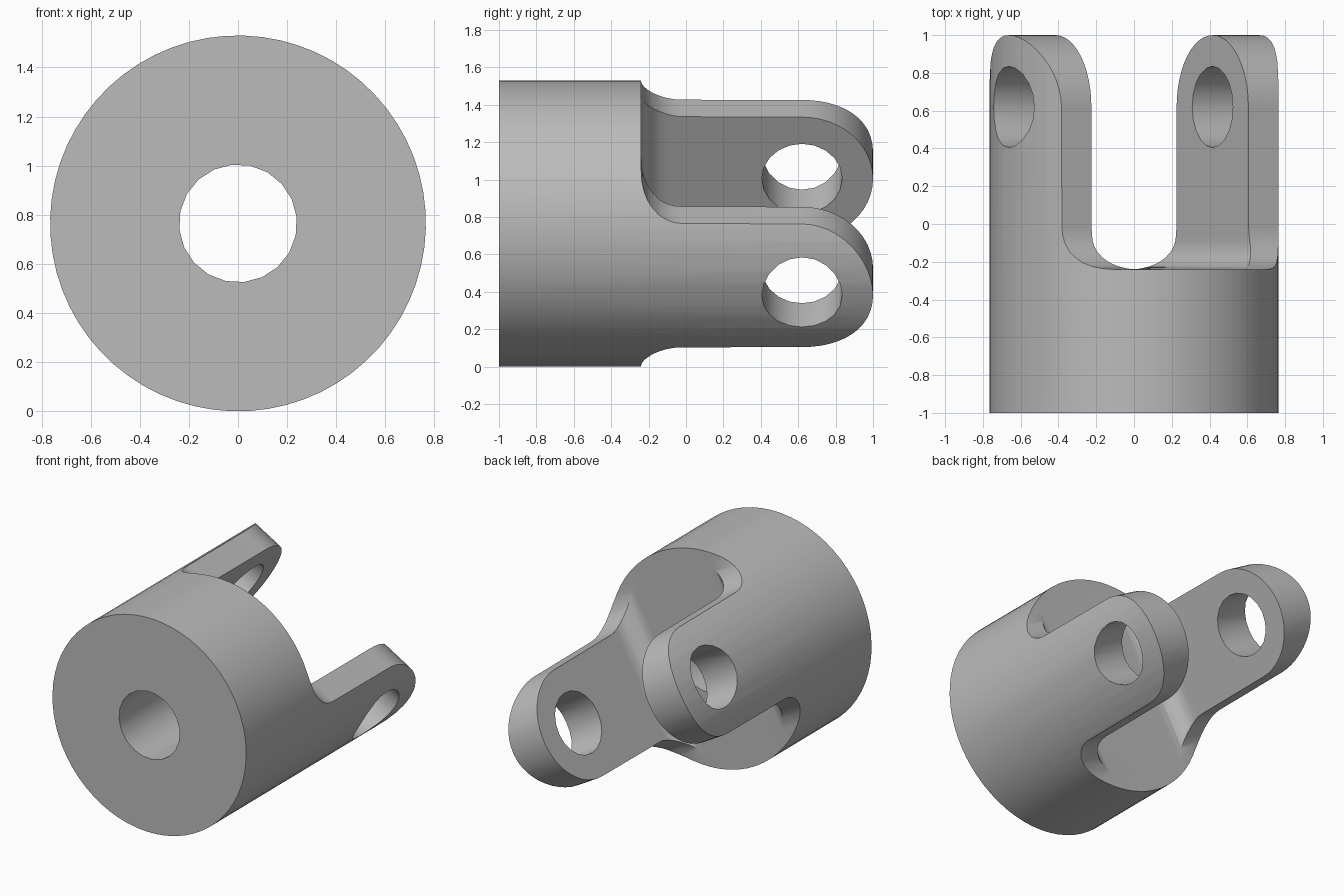
import bpy, bmesh, math
from mathutils import Matrix, Vector

cube = bpy.data.objects.get("Cube")
if cube:
    bpy.data.objects.remove(cube, do_unlink=True)

R, FLOOR, TILT = 0.765, -0.24, math.radians(30)   # body radius, shoulder depth, fork twist
HALF_W, INNER, EYE_Y = 0.3825, 0.48, 0.62         # arm half width, inner face, eye centre
SIDE_FILLET, SLOT_FILLET = 0.22, 0.15

grey = bpy.data.materials.new("grey metal")
grey.use_nodes = True
grey.diffuse_color = (0.5, 0.5, 0.5, 1)
grey.node_tree.nodes["Principled BSDF"].inputs["Base Color"].default_value = (0.5, 0.5, 0.5, 1)


def arc(cx, cy, r, start, end, n):
    steps = [math.radians(start + (end - start) * i / n) for i in range(n + 1)]
    return [(cx + r * math.cos(a), cy + r * math.sin(a)) for a in steps]


def prism(name, points, axis, lo, hi):
    """Extrude a closed outline along one axis; the outline fills the other two."""
    def place(p, t):
        return {"x": (t, p[0], p[1]), "y": (p[0], t, p[1]), "z": (p[0], p[1], t)}[axis]
    bm = bmesh.new()
    face = bm.faces.new([bm.verts.new(place(p, lo)) for p in points])
    ext = bmesh.ops.extrude_face_region(bm, geom=[face])
    verts = [g for g in ext["geom"] if isinstance(g, bmesh.types.BMVert)]
    offset = Vector(place((0, 0), hi - lo))
    bmesh.ops.translate(bm, vec=offset, verts=verts)
    bmesh.ops.recalc_face_normals(bm, faces=bm.faces)
    mesh = bpy.data.meshes.new(name)
    bm.to_mesh(mesh)
    bm.free()
    mesh.materials.append(grey)
    ob = bpy.data.objects.new(name, mesh)
    bpy.context.collection.objects.link(ob)
    return ob


def combine(target, tool, operation):
    tool.hide_render = True
    mod = target.modifiers.new(tool.name, "BOOLEAN")
    mod.operation, mod.object, mod.solver = operation, tool, "EXACT"
    bpy.context.view_layer.objects.active = target
    bpy.ops.object.modifier_apply(modifier=mod.name)
    bpy.data.objects.remove(tool, do_unlink=True)


# round bar that becomes the body and fork
yoke = prism("fork_yoke", arc(0, 0, R, 0, 360, 64)[:-1], "y", -1, 1.1)

# side outline: full body, filleted shoulders, rounded arm tips
lower = [(-1.2, -1), (FLOOR, -1)]
lower += arc(FLOOR + SIDE_FILLET, -HALF_W - SIDE_FILLET, SIDE_FILLET, 180, 90, 8)
upper = [(y, -v) for y, v in reversed(lower)]
tip = arc(EYE_Y, 0, 1 - EYE_Y, -90, 90, 24)
combine(yoke, prism("side_outline", lower + tip + upper, "x", -1, 1), "INTERSECT")

# slot between the arms, with rounded bottom corners
r = SLOT_FILLET
right = arc(INNER - r, FLOOR + r, r, -90, 0, 8) + [(INNER, 1.3)]
left = [(-u, y) for u, y in reversed(right)]
combine(yoke, prism("slot", right + left, "z", -1, 1), "DIFFERENCE")

# axial bore and the cross hole through both arm eyes
combine(yoke, prism("bore", arc(0, 0, 0.24, 0, 360, 20)[:-1], "y", -1.2, 1.2), "DIFFERENCE")
combine(yoke, prism("eye_hole", arc(EYE_Y, 0, 0.215, 0, 360, 20)[:-1], "x", -1, 1), "DIFFERENCE")

# twist the fork about its axis and stand it on the ground
yoke.data.transform(Matrix.Translation((0, 0, R)) @ Matrix.Rotation(TILT, 4, "Y"))

bpy.ops.object.select_all(action="DESELECT")
yoke.select_set(True)
bpy.context.view_layer.objects.active = yoke
bpy.ops.object.shade_smooth_by_angle(angle=math.radians(30))
